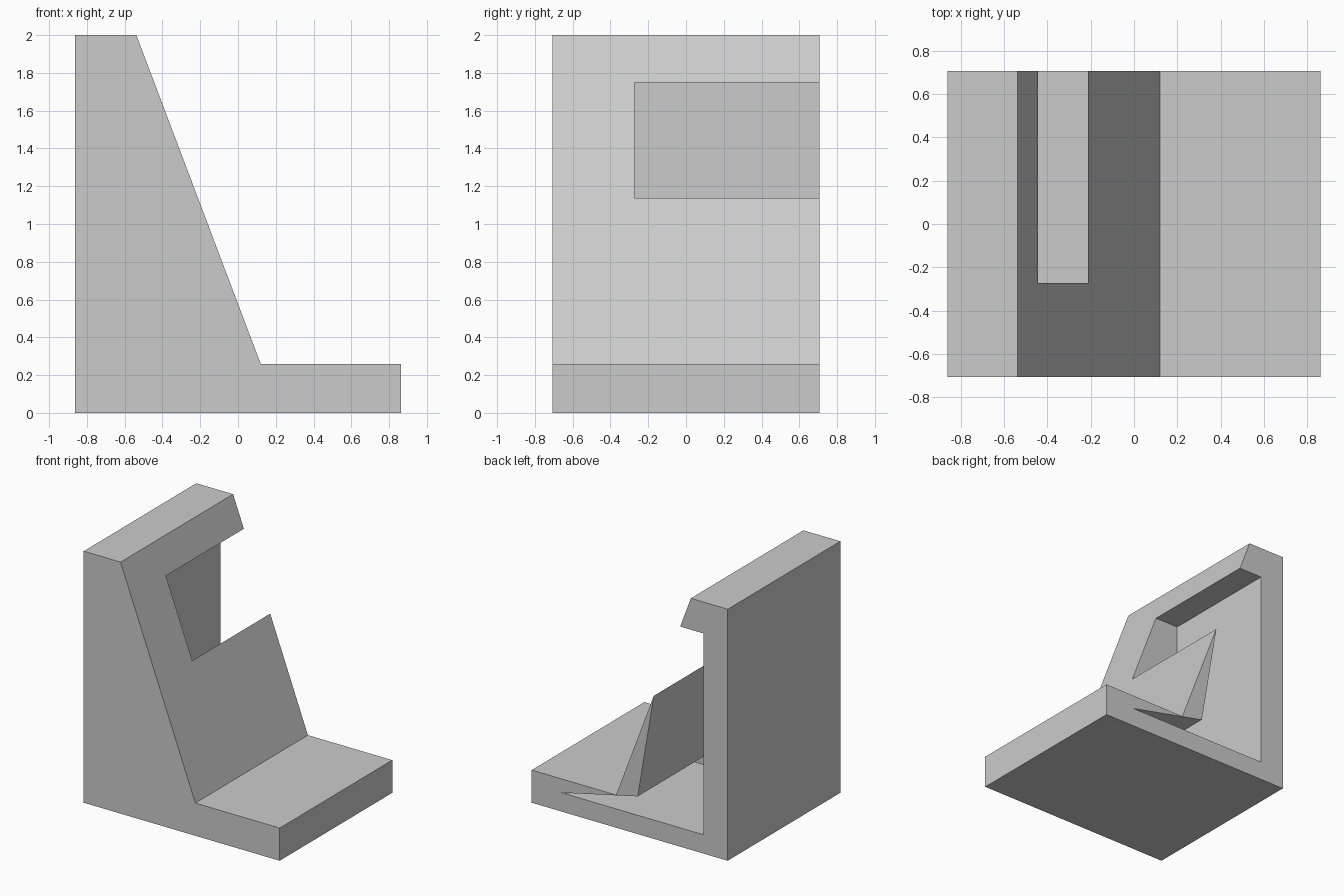
import bpy
import bmesh

default = bpy.data.objects.get("Cube")
if default:
    bpy.data.objects.remove(default, do_unlink=True)

grey = bpy.data.materials.new("plain grey")
grey.use_nodes = True
grey.diffuse_color = (0.6, 0.6, 0.6, 1)
grey.node_tree.nodes["Principled BSDF"].inputs["Base Color"].default_value = (0.6, 0.6, 0.6, 1)


def prism(name, profile, y_front, y_back):
    """Extrude an x-z profile along y into a closed solid."""
    bm = bmesh.new()
    face = bm.faces.new([bm.verts.new((x, y_front, z)) for x, z in profile])
    result = bmesh.ops.extrude_face_region(bm, geom=[face])
    moved = [v for v in result["geom"] if isinstance(v, bmesh.types.BMVert)]
    bmesh.ops.translate(bm, verts=moved, vec=(0, y_back - y_front, 0))
    bmesh.ops.recalc_face_normals(bm, faces=bm.faces)
    mesh = bpy.data.meshes.new(name)
    bm.to_mesh(mesh)
    bm.free()
    mesh.materials.append(grey)
    obj = bpy.data.objects.new(name, mesh)
    bpy.context.collection.objects.link(obj)
    return obj


# Bracket: flat base, upright back wall and sloping face
bracket = prism("bracket_body", [
    (-0.862, 0), (0.862, 0), (0.862, 0.26), (0.12, 0.26),
    (-0.538, 2), (-0.862, 2)], -0.707, 0.707)

# Pocket open at the back, breaking through the slope as a window
pocket = prism("pocket_cutter", [
    (-0.65, 0.15), (0.6, 0.15), (-0.07, 0.30), (-0.212, 1.137),
    (0.2, 1.137), (0.2, 1.75), (-0.65, 1.75)], -0.272, 0.9)

cut = bracket.modifiers.new("pocket", 'BOOLEAN')
cut.operation = 'DIFFERENCE'
cut.solver = 'EXACT'
cut.object = pocket

# Bake the cut and drop the cutter
bpy.context.view_layer.update()
graph = bpy.context.evaluated_depsgraph_get()
baked = bpy.data.meshes.new_from_object(bracket.evaluated_get(graph))
bracket.modifiers.clear()
bracket.data = baked
bpy.data.objects.remove(pocket, do_unlink=True)
